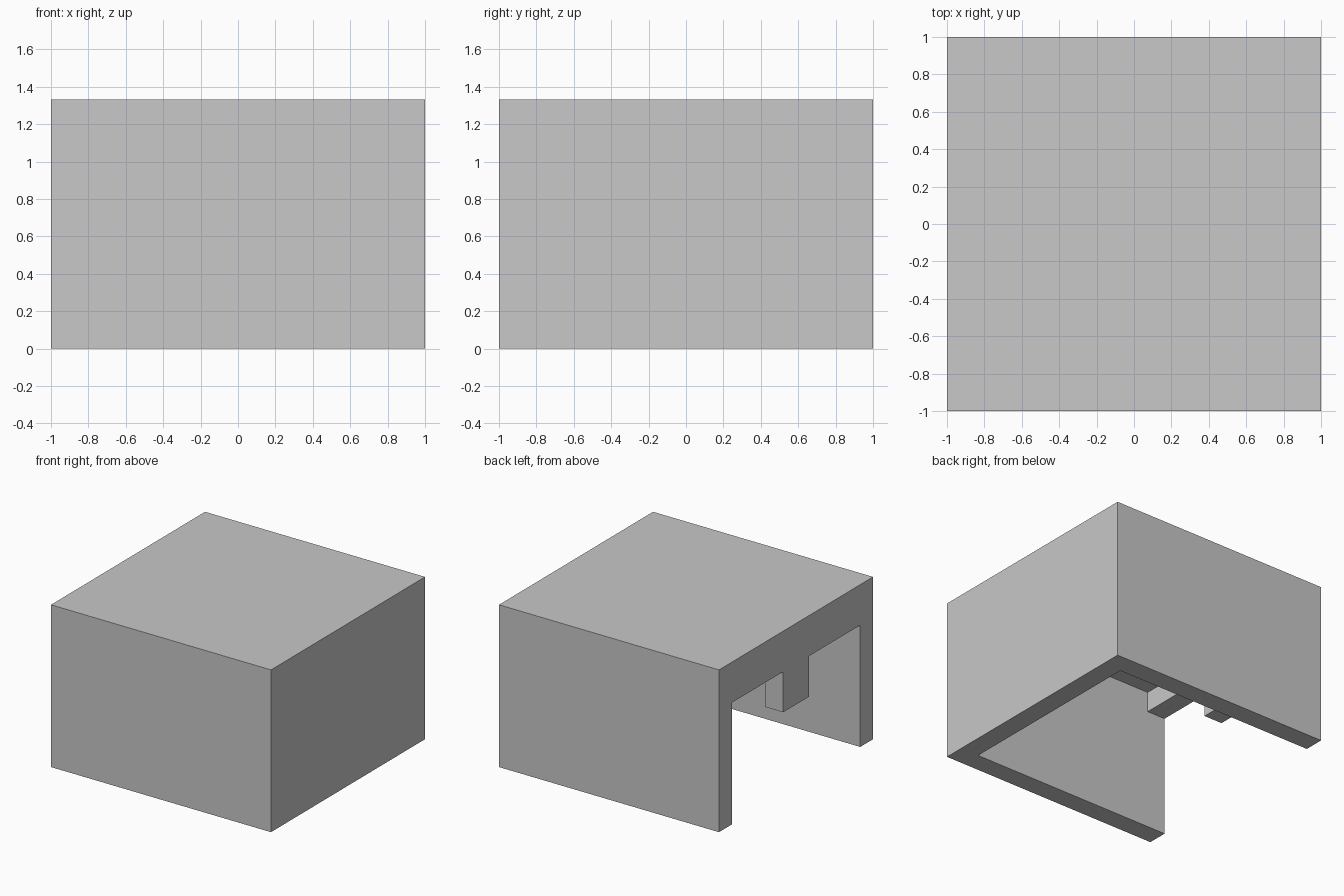
import bpy
import bmesh

if "Cube" in bpy.data.objects:
    bpy.data.objects.remove(bpy.data.objects["Cube"])

U = 1 / 6            # wall thickness, the module of the whole shape
H = 8 * U            # total height
IN = 1 - U           # inner face of the walls

grey = bpy.data.materials.new("light grey")
grey.diffuse_color = (0.58, 0.58, 0.58, 1)
grey.use_nodes = True
grey.node_tree.nodes["Principled BSDF"].inputs["Base Color"].default_value = grey.diffuse_color


def prism(name, profile, x0, x1):
    """Extrude a (y, z) profile along x."""
    bm = bmesh.new()
    face = bm.faces.new([bm.verts.new((x0, y, z)) for y, z in profile])
    new = bmesh.ops.extrude_face_region(bm, geom=[face])["geom"]
    bmesh.ops.translate(bm, vec=(x1 - x0, 0, 0),
                        verts=[v for v in new if isinstance(v, bmesh.types.BMVert)])
    bmesh.ops.recalc_face_normals(bm, faces=bm.faces)
    mesh = bpy.data.meshes.new(name)
    bm.to_mesh(mesh)
    bm.free()
    mesh.materials.append(grey)
    obj = bpy.data.objects.new(name, mesh)
    bpy.context.collection.objects.link(obj)
    return obj


def rect(half, z0, z1):
    return [(-half, z0), (half, z0), (half, z1), (-half, z1)]


def cut(target, cutter):
    cutter.hide_render = True
    mod = target.modifiers.new("cut", 'BOOLEAN')
    mod.operation = 'DIFFERENCE'
    mod.solver = 'EXACT'
    mod.object = cutter
    bpy.context.view_layer.objects.active = target
    bpy.ops.object.modifier_apply(modifier=mod.name)
    bpy.data.objects.remove(cutter)


# Outer block
shell = prism("open_box_shell", rect(1, 0, H), -1, 1)

# Hollow interior, open underneath
cut(shell, prism("cavity_cutter", rect(IN, -0.2, H - U), -IN, IN))

# Doorway on the left side, leaving a lintel with a hanging centre tab
doorway = [(-IN, -0.2), (IN, -0.2), (IN, 6 * U), (U, 6 * U),
           (U, 4 * U), (-U, 4 * U), (-U, 6 * U), (-IN, 6 * U)]
cut(shell, prism("doorway_cutter", doorway, -1.2, -0.5))
